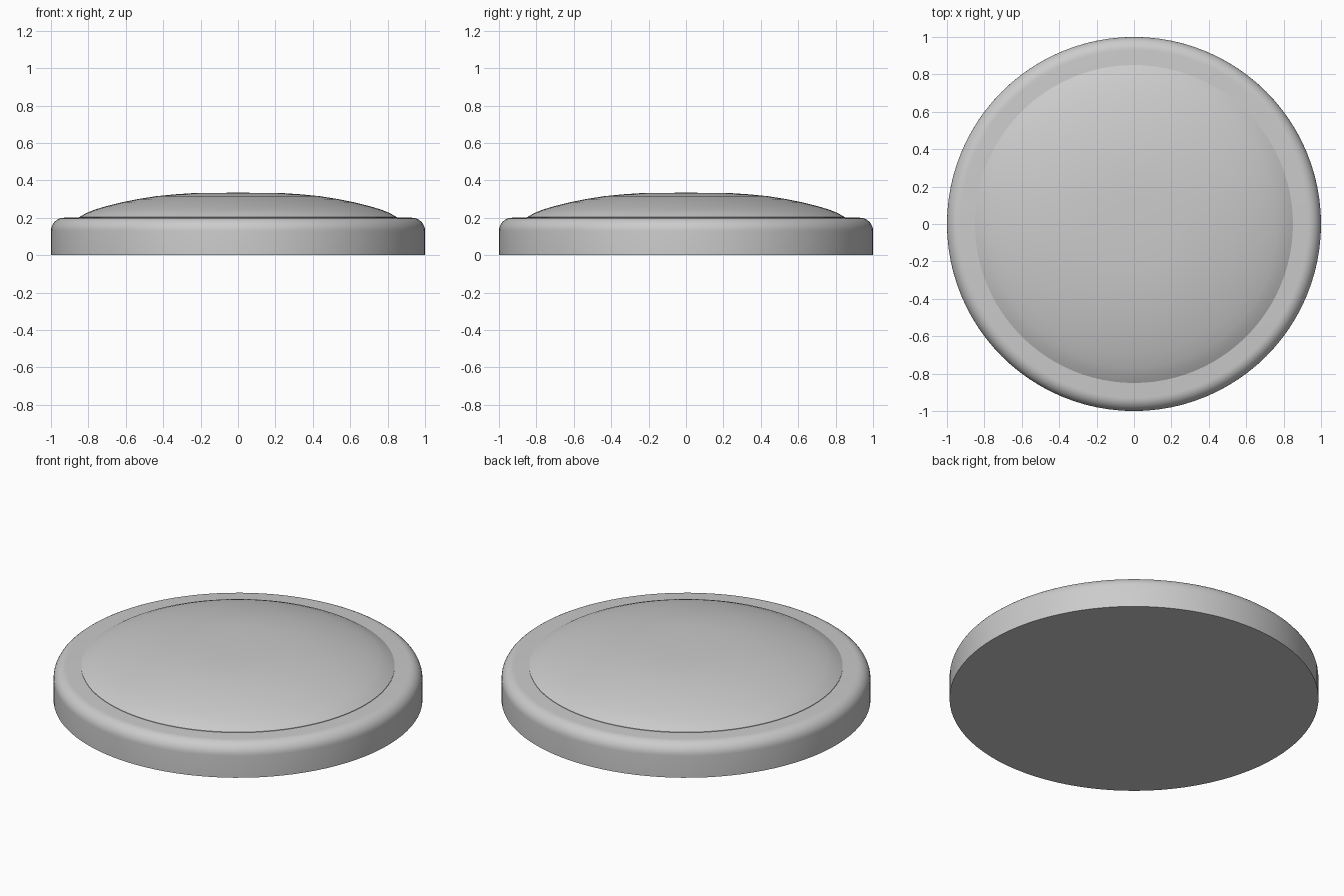
import bpy, bmesh, math

if "Cube" in bpy.data.objects:
    bpy.data.objects.remove(bpy.data.objects["Cube"])

SIDES = 96


def lathe(name, profile):
    """Revolve (radius, z) points about z; ends are closed with flat caps."""
    bm = bmesh.new()
    rings = []
    for r, z in profile:
        rings.append([bm.verts.new((r * math.cos(2 * math.pi * i / SIDES),
                                    r * math.sin(2 * math.pi * i / SIDES), z))
                      for i in range(SIDES)])
    for low, high in zip(rings, rings[1:]):
        for i in range(SIDES):
            j = (i + 1) % SIDES
            bm.faces.new((low[i], low[j], high[j], high[i]))
    bm.faces.new(rings[0][::-1])
    bm.faces.new(rings[-1])
    mesh = bpy.data.meshes.new(name)
    bm.to_mesh(mesh)
    bm.free()
    obj = bpy.data.objects.new(name, mesh)
    bpy.context.collection.objects.link(obj)
    bpy.ops.object.select_all(action='DESELECT')
    obj.select_set(True)
    bpy.context.view_layer.objects.active = obj
    bpy.ops.object.shade_smooth_by_angle(angle=math.radians(35))
    return obj


# Base disc with a rounded upper edge
fillet = 0.07
rim = [(1 - fillet + fillet * math.cos(a), 0.2 - fillet + fillet * math.sin(a))
       for a in (math.pi / 2 * k / 8 for k in range(9))]
lathe("base_disc", [(1.0, 0.0)] + rim)

# Shallow dome, nearly flat at its crown
lathe("dome_lens", [(0.85, 0.195), (0.85, 0.203), (0.815, 0.223), (0.77, 0.242),
                    (0.70, 0.263), (0.62, 0.283), (0.54, 0.299), (0.44, 0.315),
                    (0.34, 0.325), (0.25, 0.331), (0.12, 0.333), (0.02, 0.334)])
